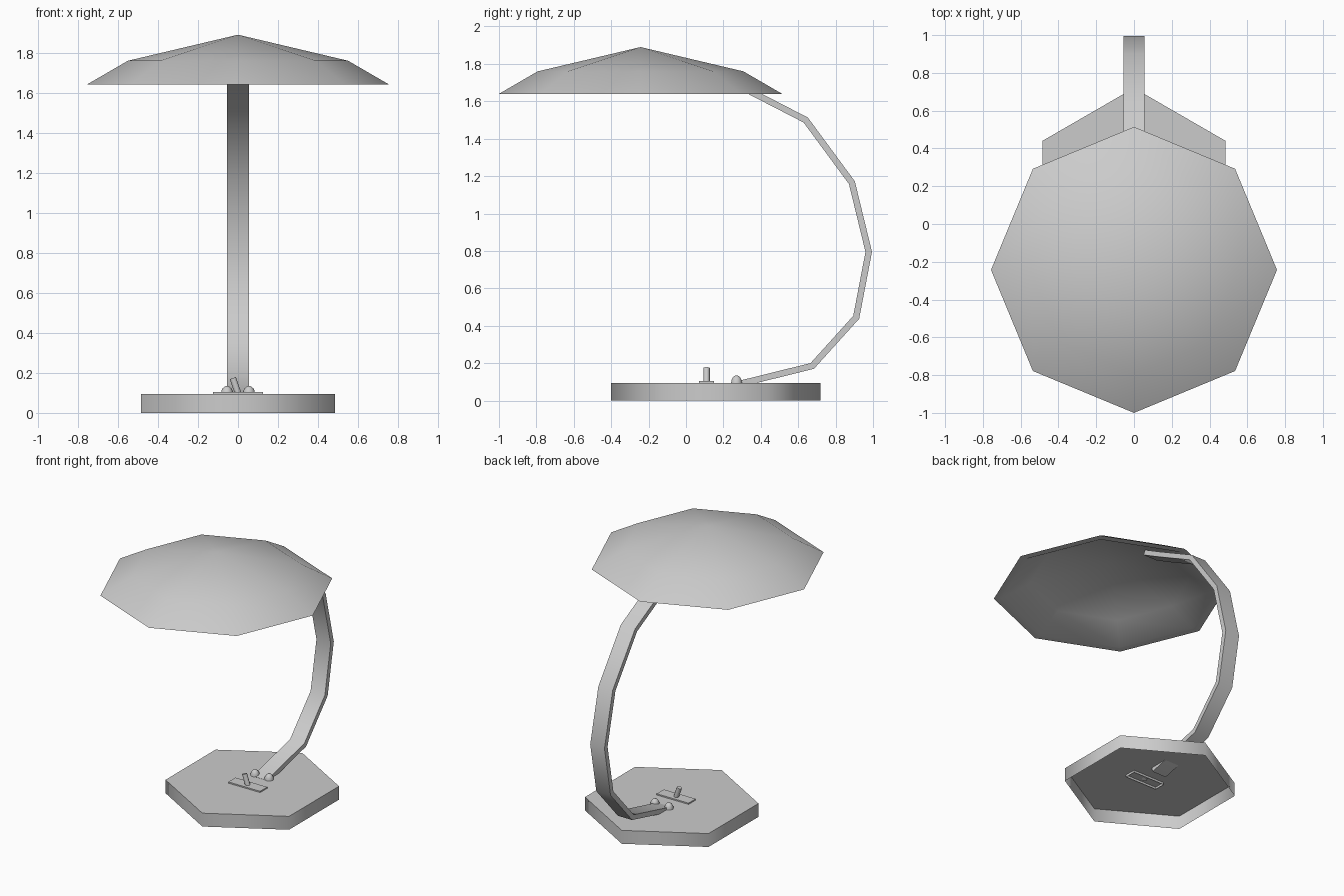
import bpy, bmesh, math
from mathutils import Vector, Matrix

if "Cube" in bpy.data.objects:
    bpy.data.objects.remove(bpy.data.objects["Cube"])


def make(name, bm, angle=40):
    bmesh.ops.recalc_face_normals(bm, faces=bm.faces)
    return finish(name, bm, angle)


def finish(name, bm, angle):
    me = bpy.data.meshes.new(name)
    bm.to_mesh(me)
    bm.free()
    ob = bpy.data.objects.new(name, me)
    bpy.context.collection.objects.link(ob)
    bpy.ops.object.select_all(action='DESELECT')
    ob.select_set(True)
    bpy.context.view_layer.objects.active = ob
    bpy.ops.object.shade_smooth_by_angle(angle=math.radians(angle))
    return ob


def revolve(name, profile, sides, centre, turn=0.0, angle=40):
    """Lathe a (radius, z) profile; a radius of 0 becomes a single pole."""
    bm = bmesh.new()
    rings = []
    for r, z in profile:
        n = sides if r > 0 else 1
        rings.append([bm.verts.new((centre[0] + r * math.cos(turn + math.tau * i / sides),
                                    centre[1] + r * math.sin(turn + math.tau * i / sides), z))
                      for i in range(n)])
    for a, b in zip(rings, rings[1:]):
        for i in range(sides):
            j = (i + 1) % sides
            quad = [a[i % len(a)], a[j % len(a)], b[j % len(b)], b[i % len(b)]]
            bm.faces.new(list(dict.fromkeys(quad)))
    return make(name, bm, angle)


# Octagonal shade: outer skin, narrow rim and hollow inner skin
revolve("shade", [(0, 1.89), (0.55, 1.76), (0.757, 1.64),
                  (0.705, 1.64), (0.525, 1.74), (0, 1.866)], 8, (0, -0.243))

# Hexagonal base, open underneath
revolve("base", [(0, 0.095), (0.56, 0.095), (0.56, 0)], 6, (0, 0.16), math.pi / 2, 65)

# Curved flat arm: offset a side-view path and widen it along x
path = [Vector(p) for p in [(0.25, 0.08), (0.675, 0.185), (0.91, 0.445), (0.977, 0.795),
                            (0.887, 1.165), (0.64, 1.50), (0.31, 1.67), (0.17, 1.745)]]
half_w, half_t = 0.056, 0.017
bm = bmesh.new()
sections = []
for i, p in enumerate(path):
    d0 = (p - path[i - 1]).normalized() if i else (path[1] - p).normalized()
    d1 = (path[i + 1] - p).normalized() if i < len(path) - 1 else d0
    d = (d0 + d1).normalized()
    off = Vector((-d.y, d.x)) * half_t / d.dot(d0)
    sections.append([bm.verts.new((x, *(p + off * s)))
                     for x, s in ((-half_w, -1), (half_w, -1), (half_w, 1), (-half_w, 1))])
for a, b in zip(sections, sections[1:]):
    for i in range(4):
        j = (i + 1) % 4
        bm.faces.new((a[i], a[j], b[j], b[i]))
bm.faces.new(sections[0])
bm.faces.new(sections[-1])
make("arm", bm)

# Switch plate, a shallow box open underneath
bm = bmesh.new()
bmesh.ops.create_cube(bm, size=1, matrix=Matrix.Translation((0, 0.11, 0.0915))
                      @ Matrix.Diagonal((0.25, 0.08, 0.025, 1)))
bottom = [f for f in bm.faces if f.normal.z < -0.5]
bmesh.ops.delete(bm, geom=bottom, context='FACES_ONLY')
finish("switch_plate", bm, 30)

# Tilted switch lever
bm = bmesh.new()
bmesh.ops.create_cone(bm, cap_ends=True, segments=10, radius1=0.017, radius2=0.017, depth=0.09,
                      matrix=Matrix.Translation((-0.011, 0.11, 0.131))
                      @ Matrix.Rotation(math.radians(-19), 4, 'Y'))
make("switch_lever", bm)

# Domed screws either side of the arm foot
dome = [(0.03 * math.cos(a), 0.095 + 0.04 * math.sin(a))
        for a in (0, math.pi / 8, math.pi / 4, 3 * math.pi / 8)] + [(0, 0.135)]
for side, x in (("left", -0.055), ("right", 0.055)):
    revolve("screw_" + side, dome, 10, (x, 0.27))
